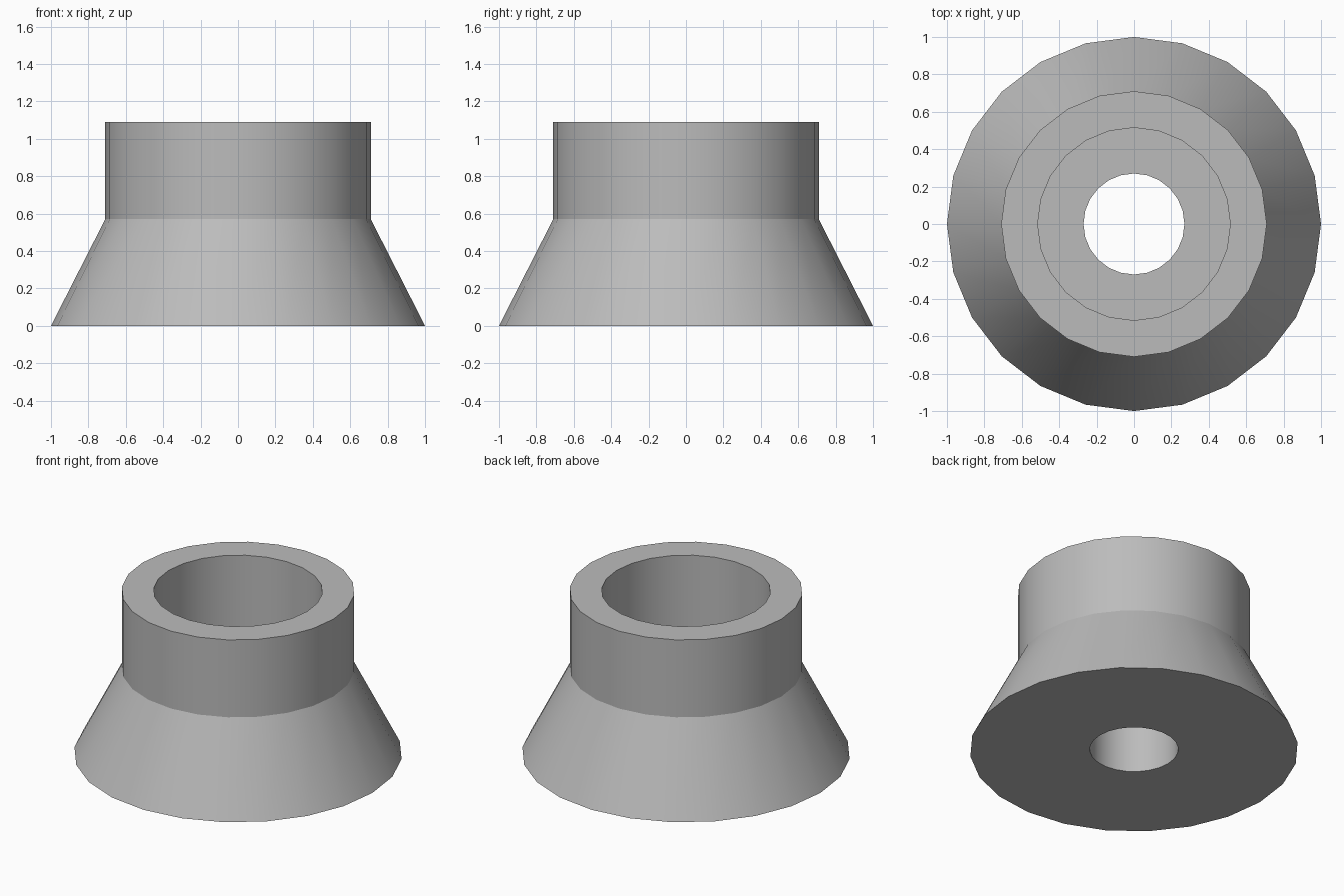
import bpy, bmesh, math

cube = bpy.data.objects.get("Cube")
if cube:
    bpy.data.objects.remove(cube, do_unlink=True)

SIDES = 24

# Single grey finish
grey = bpy.data.materials.new("plain_grey")
grey.use_nodes = True
colour = (0.5, 0.5, 0.5, 1)
grey.diffuse_color = colour
grey.node_tree.nodes["Principled BSDF"].inputs["Base Color"].default_value = colour


def lathe(name, profile, material):
    """Revolve a closed (radius, height) profile around z."""
    bm = bmesh.new()
    rings = []
    for r, z in profile:
        angles = [2 * math.pi * i / SIDES for i in range(SIDES)]
        rings.append([bm.verts.new((r * math.cos(a), r * math.sin(a), z)) for a in angles])
    for k, low in enumerate(rings):
        high = rings[(k + 1) % len(rings)]
        for i in range(SIDES):
            j = (i + 1) % SIDES
            bm.faces.new((low[i], low[j], high[j], high[i]))
    bmesh.ops.recalc_face_normals(bm, faces=bm.faces)
    mesh = bpy.data.meshes.new(name)
    bm.to_mesh(mesh)
    bm.free()
    mesh.materials.append(material)
    obj = bpy.data.objects.new(name, mesh)
    bpy.context.collection.objects.link(obj)
    return obj


# Flared base, straight collar, wide counterbore and narrow through hole
profile = [
    (0.27, 0), (1, 0),
    (0.71, 0.57), (0.71, 1.09),
    (0.515, 1.09), (0.515, 0.57),
    (0.27, 0.57),
]
body = lathe("flared_collar", profile, grey)

# Smooth around the axis, crisp between the sections
bpy.ops.object.select_all(action="DESELECT")
body.select_set(True)
bpy.context.view_layer.objects.active = body
bpy.ops.object.shade_smooth_by_angle(angle=math.radians(20))
